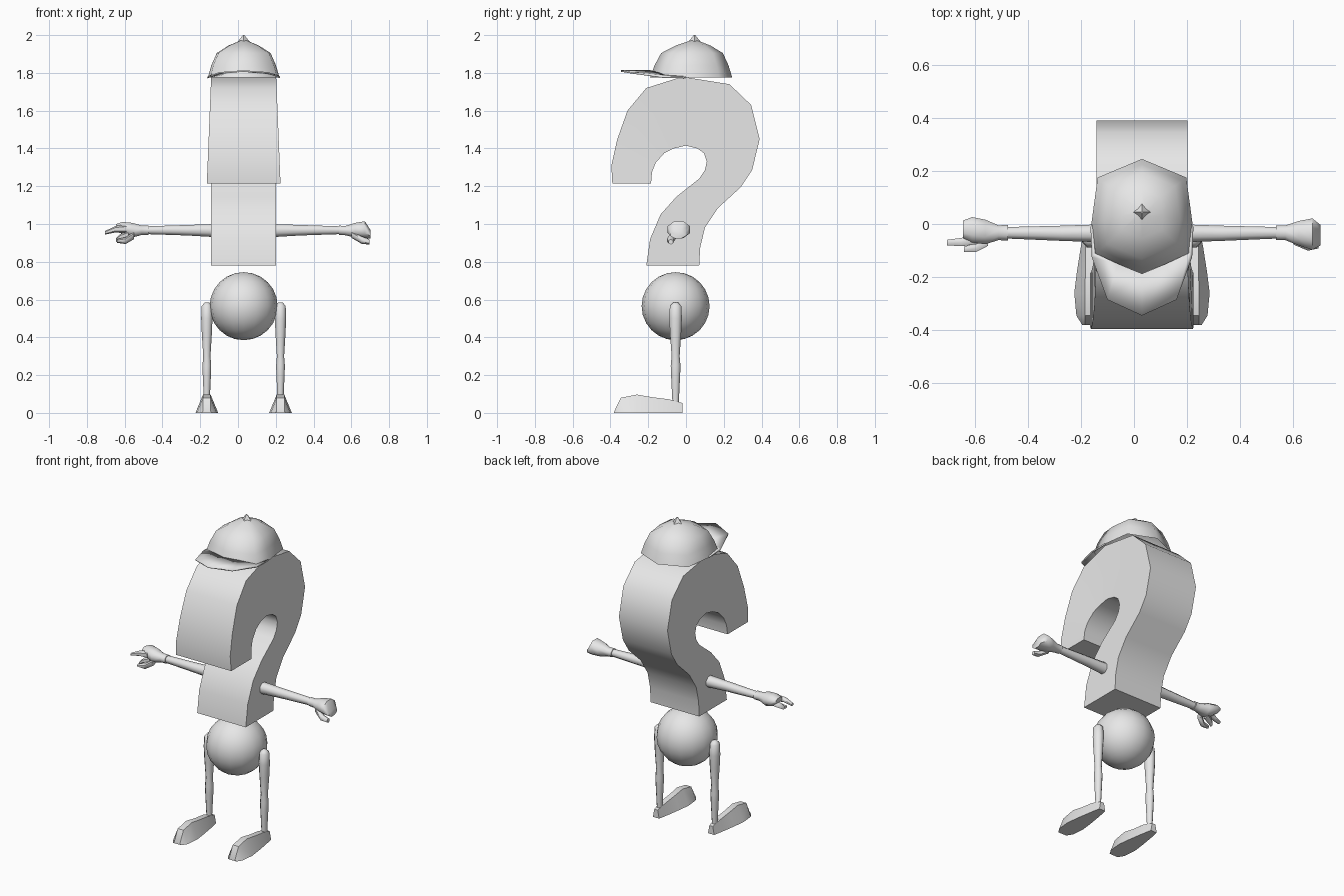
import bpy
import bmesh
from math import sin, cos, pi, radians
from mathutils import Vector

if "Cube" in bpy.data.objects:
    bpy.data.objects.remove(bpy.data.objects["Cube"], do_unlink=True)

MID = 0.03  # centre plane of the body

grey = bpy.data.materials.new("plain_grey")
grey.use_nodes = True
grey.diffuse_color = (0.8, 0.8, 0.8, 1)
grey.node_tree.nodes["Principled BSDF"].inputs["Base Color"].default_value = (0.8, 0.8, 0.8, 1)


def finish(name, bm, angle=50):
    """Turn a bmesh into a shaded object."""
    bmesh.ops.recalc_face_normals(bm, faces=bm.faces[:])
    mesh = bpy.data.meshes.new(name)
    bm.to_mesh(mesh)
    bm.free()
    obj = bpy.data.objects.new(name, mesh)
    bpy.context.collection.objects.link(obj)
    mesh.materials.append(grey)
    bpy.ops.object.select_all(action="DESELECT")
    obj.select_set(True)
    bpy.context.view_layer.objects.active = obj
    bpy.ops.object.shade_smooth_by_angle(angle=radians(angle))
    return obj


def loft(name, rings, angle=50, closed=True, cap_start=True, cap_end=True):
    """Skin a row of cross-sections."""
    bm = bmesh.new()
    rows = [[bm.verts.new(p) for p in ring] for ring in rings]
    count = len(rows[0])
    for a, b in zip(rows, rows[1:]):
        for i in range(count if closed else count - 1):
            j = (i + 1) % count
            bm.faces.new((a[i], a[j], b[j], b[i]))
    if closed and cap_start:
        bm.faces.new(rows[0])
    if closed and cap_end:
        bm.faces.new(rows[-1])
    return finish(name, bm, angle)


def tube(name, axis, stations, sides=8, angle=60):
    """Limb along an axis; each station is (centre, first radius, second radius)."""
    u, v = {"x": ("y", "z"), "z": ("x", "y")}[axis]
    rings = []
    for centre, ru, rv in stations:
        ring = []
        for k in range(sides):
            a = 2 * pi * (k + 0.5) / sides
            p = Vector(centre)
            setattr(p, u, getattr(p, u) + ru * cos(a))
            setattr(p, v, getattr(p, v) + rv * sin(a))
            ring.append(p)
        rings.append(ring)
    return loft(name, rings, angle)


# Hooked body: outer and inner edge paired from the front tip to the base (y, z)
outer = [(-.39, 1.215), (-.395, 1.31), (-.365, 1.445), (-.31, 1.6), (-.21, 1.72),
         (-.02, 1.78), (.23, 1.74), (.345, 1.63), (.39, 1.45), (.35, 1.285),
         (.29, 1.195), (.17, 1.085), (.1, .98), (.075, .875), (.07, .78)]
inner = [(-.185, 1.215), (-.18, 1.275), (-.16, 1.325), (-.115, 1.375), (-.065, 1.4),
         (0, 1.415), (.06, 1.4), (.095, 1.375), (.11, 1.33), (.1, 1.285),
         (.07, 1.24), (-.05, 1.145), (-.135, 1.05), (-.19, .92), (-.21, .78)]
rings = []
for i, (o, n) in enumerate(zip(outer, inner)):
    w = .172
    if i < 5:  # flares toward the front tip
        w += .023 * (1.78 - o[1]) / .565
    rings.append([(MID + w, *o), (MID - w, *o), (MID - w, *n), (MID + w, *n)])
loft("hooked_body", rings)

# Round ball under the body
bm = bmesh.new()
bmesh.ops.create_uvsphere(bm, u_segments=16, v_segments=12, radius=.18)
bmesh.ops.translate(bm, verts=bm.verts[:], vec=(MID, -.055, .565))
finish("ball", bm)

# Cap crown: eight-sided rim shrinking toward the top
half = [(0, .2), (.167, .13), (.19, -.04), (.178, -.16), (0, -.235)]
rim = half + [(-x, y) for x, y in reversed(half[1:-1])]
crown = []
for z, s in ((1.775, 1), (1.84, .9), (1.905, .75), (1.945, .42), (1.972, .08)):
    crown.append([(MID + x * s, .045 + y * s, z) for x, y in rim])
loft("cap_crown", crown, angle=60, cap_start=False)

# Cap button
bm = bmesh.new()
bmesh.ops.create_cone(bm, cap_ends=True, segments=4, radius1=.036, radius2=.004, depth=.04)
bmesh.ops.translate(bm, verts=bm.verts[:], vec=(MID, .045, 1.98))
finish("cap_button", bm)

# Cap brim: curved strip, raised in the middle
brim_in = [(.185, 0, 1.778), (.176, -.11, 1.785), (.09, -.15, 1.8), (0, -.187, 1.81)]
brim_out = [(.192, -.01, 1.775), (.188, -.125, 1.778), (.13, -.285, 1.8), (0, -.345, 1.81)]


def both_sides(points):
    full = points + [(-x, y, z) for x, y, z in reversed(points[:-1])]
    return [(MID + x, y, z) for x, y, z in full]


brim = loft("cap_brim", [both_sides(brim_in), both_sides(brim_out)], closed=False)
thick = brim.modifiers.new("thickness", "SOLIDIFY")
thick.thickness = .008
thick.offset = 0

for side, word in ((1, "left"), (-1, "right")):
    def at(reach, y, z):
        return (MID + side * reach, y, z)

    # Arm with a cuff at the wrist
    tube(word + "_arm", "x", [
        (at(.14, -.035, .965), .037, .038),
        (at(.3, -.035, .967), .031, .03),
        (at(.52, -.033, .967), .023, .022)])

    # Leg with a slight knee
    leg = [(.585, .014), (.565, .033), (.5, .036), (.42, .032), (.3, .023),
           (.25, .028), (.2, .026), (.05, .018)]
    tube(word + "_leg", "z", [(at(.195, -.055, z), r * .9, r) for z, r in leg])

    # Foot: wedge sections from heel to toe (y, base half width, ridge half width, height)
    foot = [(-.018, .022, .012, .052), (-.09, .036, .018, .072), (-.18, .05, .018, .083),
            (-.26, .06, .02, .097), (-.345, .052, .02, .08), (-.38, .03, .02, .008)]
    loft(word + "_foot", [[at(.195 - b, y, 0), at(.195 + b, y, 0),
                           at(.195 + t, y, h), at(.195 - t, y, h)]
                          for y, b, t, h in foot], angle=40)

# Left hand: closed fist with a thumb below
tube("left_fist", "x", [
    ((.535, -.033, .967), .03, .026), ((.57, -.033, .965), .03, .027),
    ((.62, -.035, .967), .05, .042), ((.672, -.038, .97), .064, .048),
    ((.702, -.042, .945), .042, .024)])
tube("left_thumb", "x", [
    ((.6, -.06, .945), .02, .018), ((.655, -.083, .915), .02, .02),
    ((.695, -.08, .905), .014, .014)], sides=6)

# Right hand: open palm with one pointing finger, curled fingers and a thumb
tube("right_palm", "x", [
    ((-.475, -.033, .967), .032, .026), ((-.51, -.033, .967), .03, .027),
    ((-.56, -.03, .967), .05, .042), ((-.61, -.022, .978), .052, .036),
    ((-.645, -.02, .985), .035, .016)])
tube("right_pointing_finger", "x", [
    ((-.59, -.055, .975), .024, .024), ((-.65, -.068, .972), .018, .017),
    ((-.705, -.07, .953), .012, .009)], sides=6)
tube("right_curled_finger", "x", [
    ((-.58, -.045, .945), .024, .02), ((-.625, -.058, .93), .02, .016),
    ((-.645, -.07, .915), .012, .01)], sides=6)
tube("right_thumb", "x", [
    ((-.55, -.065, .94), .02, .02), ((-.595, -.09, .912), .018, .018),
    ((-.64, -.095, .91), .012, .01)], sides=6)
